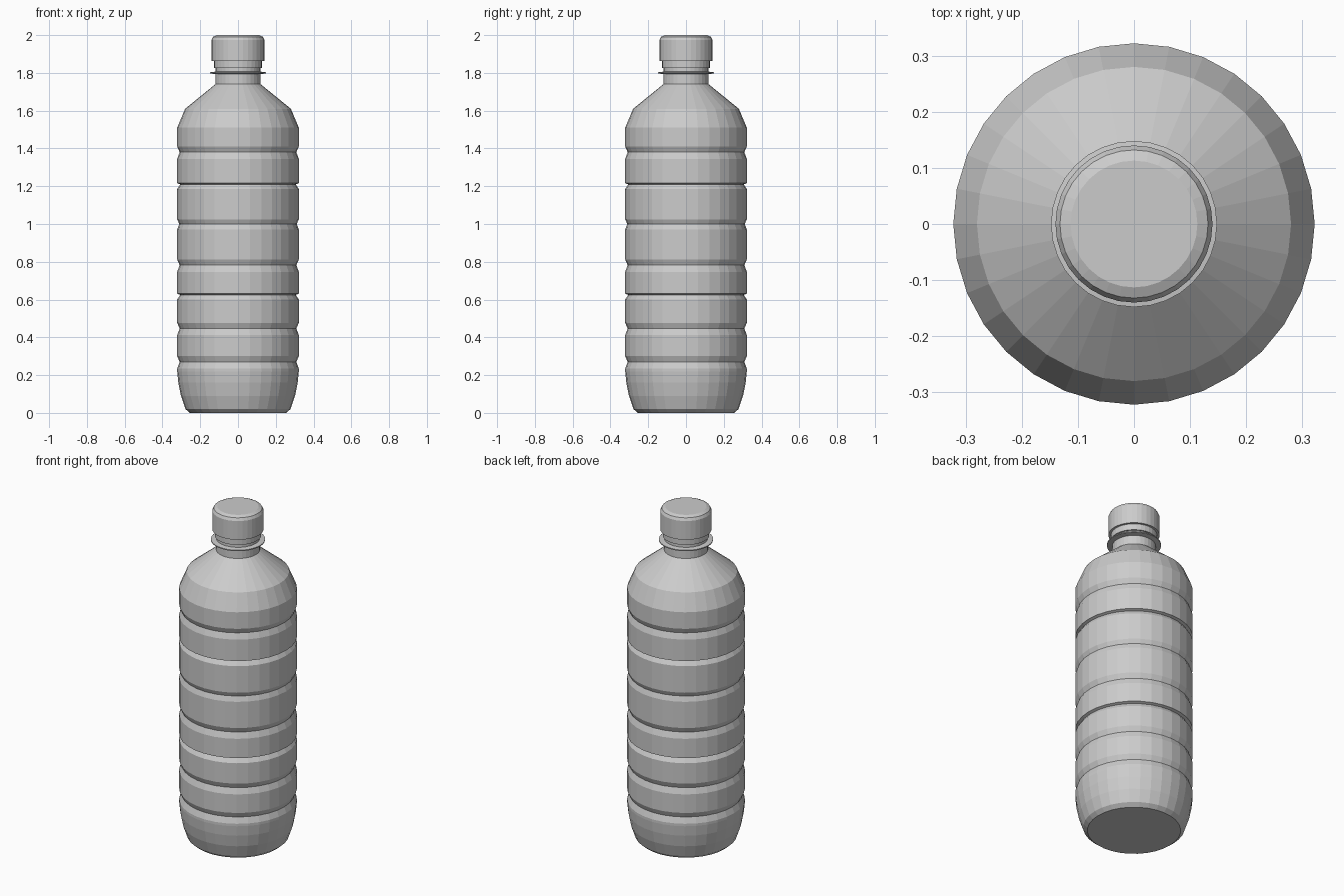
import bpy, bmesh, math

if "Cube" in bpy.data.objects:
    bpy.data.objects.remove(bpy.data.objects["Cube"])

SIDES = 32

def lathe(name, profile, close_start=False, close_end=False, loop=False):
    """Revolve (radius, height) points, bottom to top, around z."""
    bm = bmesh.new()
    rings = []
    for r, z in profile:
        rings.append([bm.verts.new((r * math.cos(2 * math.pi * i / SIDES),
                                    r * math.sin(2 * math.pi * i / SIDES), z))
                      for i in range(SIDES)])
    pairs = list(zip(rings, rings[1:]))
    if loop:
        pairs.append((rings[-1], rings[0]))
    for a, b in pairs:
        for i in range(SIDES):
            j = (i + 1) % SIDES
            bm.faces.new((a[i], a[j], b[j], b[i]))
    if close_start:
        bm.faces.new(rings[0][::-1])
    if close_end:
        bm.faces.new(rings[-1])
    bmesh.ops.recalc_face_normals(bm, faces=bm.faces)
    mesh = bpy.data.meshes.new(name)
    bm.to_mesh(mesh)
    bm.free()
    obj = bpy.data.objects.new(name, mesh)
    bpy.context.collection.objects.link(obj)
    return obj

# bottle body: rounded base, grooved wall, shoulder, neck
R = 0.322
body = [(0.255, 0.0), (0.278, 0.02), (0.302, 0.09), (0.316, 0.16), (R, 0.22)]
# grooves: (height, depth, rise below, rise above)
grooves = [(0.27, 0.013, 0.035, 0.03), (0.447, 0.013, 0.035, 0.03),
           (0.625, 0.016, 0.025, 0.006), (0.782, 0.013, 0.035, 0.03),
           (1.0, 0.011, 0.03, 0.025), (1.21, 0.016, 0.025, 0.006),
           (1.38, 0.013, 0.035, 0.03)]
for z, depth, below, above in grooves:
    body += [(R, z - below), (R - depth, z), (R, z + above)]
body += [(R, 1.51), (0.28, 1.61), (0.12, 1.74), (0.118, 1.87)]
lathe("bottle_body", body, close_start=True)

# thin support ring around the neck
lathe("neck_ring", [(0.117, 1.793), (0.148, 1.797), (0.148, 1.803), (0.117, 1.807)], loop=True)

# tamper band below the cap
lathe("tamper_band", [(0.117, 1.825), (0.127, 1.825), (0.127, 1.866), (0.117, 1.866)], loop=True)

# screw cap with bevelled top edge
lathe("cap", [(0.117, 1.862), (0.14, 1.862), (0.14, 1.975), (0.132, 1.991), (0.113, 2.0)],
      close_end=True)
